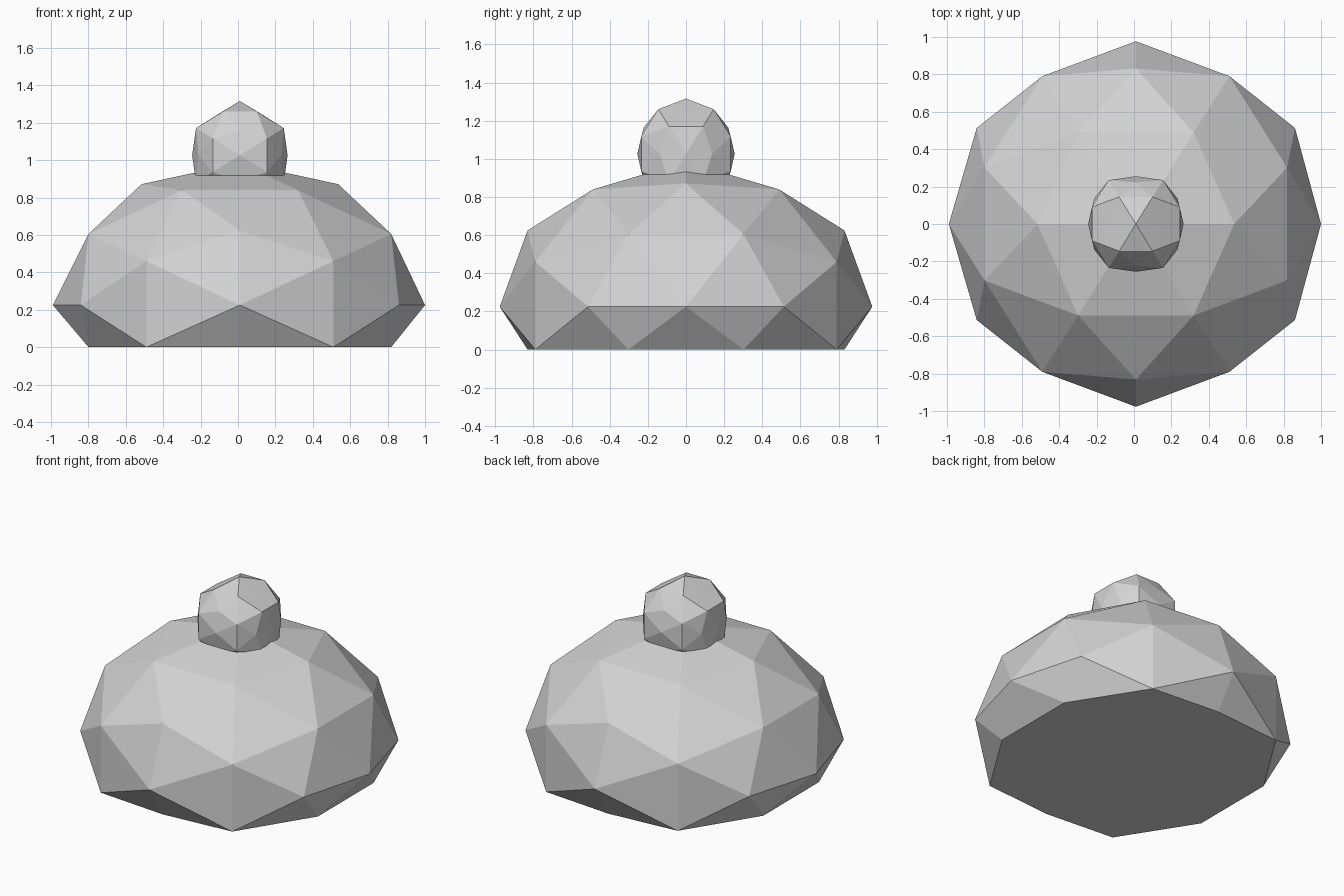
import bpy, bmesh
from mathutils import Vector

if "Cube" in bpy.data.objects:
    bpy.data.objects.remove(bpy.data.objects["Cube"])

A, B = 0.5257, 0.8507          # icosahedron corner coordinates
C, D, E = 0.309, 0.5, 0.809    # edge midpoint coordinates

grey = bpy.data.materials.new("light grey")
grey.diffuse_color = (0.65, 0.65, 0.65, 1)
grey.use_nodes = True
grey.node_tree.nodes["Principled BSDF"].inputs["Base Color"].default_value = grey.diffuse_color


def ball_points():
    """Directions of a once-subdivided icosahedron with a two-fold axis up."""
    pts = set()
    for base in ((A, 0, B), (C, D, E), (0, 0, 1)):
        for k in range(3):
            p = base[k:] + base[:k]
            for sx in (1, -1):
                for sy in (1, -1):
                    for sz in (1, -1):
                        pts.add((p[0] * sx + 0.0, p[1] * sy + 0.0, p[2] * sz + 0.0))
    return sorted(pts)


def faceted_ball(name, shape):
    """Hull of the unit ball, then every corner moved by the shape rule."""
    bm = bmesh.new()
    for p in ball_points():
        bm.verts.new(p)
    bmesh.ops.convex_hull(bm, input=bm.verts)
    for v in bm.verts:
        v.co = shape(v.co.copy())
    bmesh.ops.recalc_face_normals(bm, faces=bm.faces)
    mesh = bpy.data.meshes.new(name)
    bm.to_mesh(mesh)
    bm.free()
    mesh.materials.append(grey)
    ob = bpy.data.objects.new(name, mesh)
    bpy.context.collection.objects.link(ob)
    return ob


# Squashed dome with everything below the ground flattened onto it
def dome_shape(p):
    x = max(-1, min(1, p.x + 0.01))
    return Vector((x, p.y * 0.977, max(0, 0.225 + 0.76 * p.z)))


# Knob with its icosahedron corners pushed in to nearly flat pentagons
def knob_shape(p):
    zeros = sum(abs(c) < 1e-4 for c in p)
    scale = 1.0
    if zeros == 1:
        scale = 0.855 if abs(p.z) > 0.8 else 0.9
    elif zeros == 2 and abs(p.z) < 0.5:
        scale = 0.88
    return p * 0.29 * scale + Vector((0.01, 0, 1.026))


faceted_ball("dome_body", dome_shape)
faceted_ball("top_knob", knob_shape)
